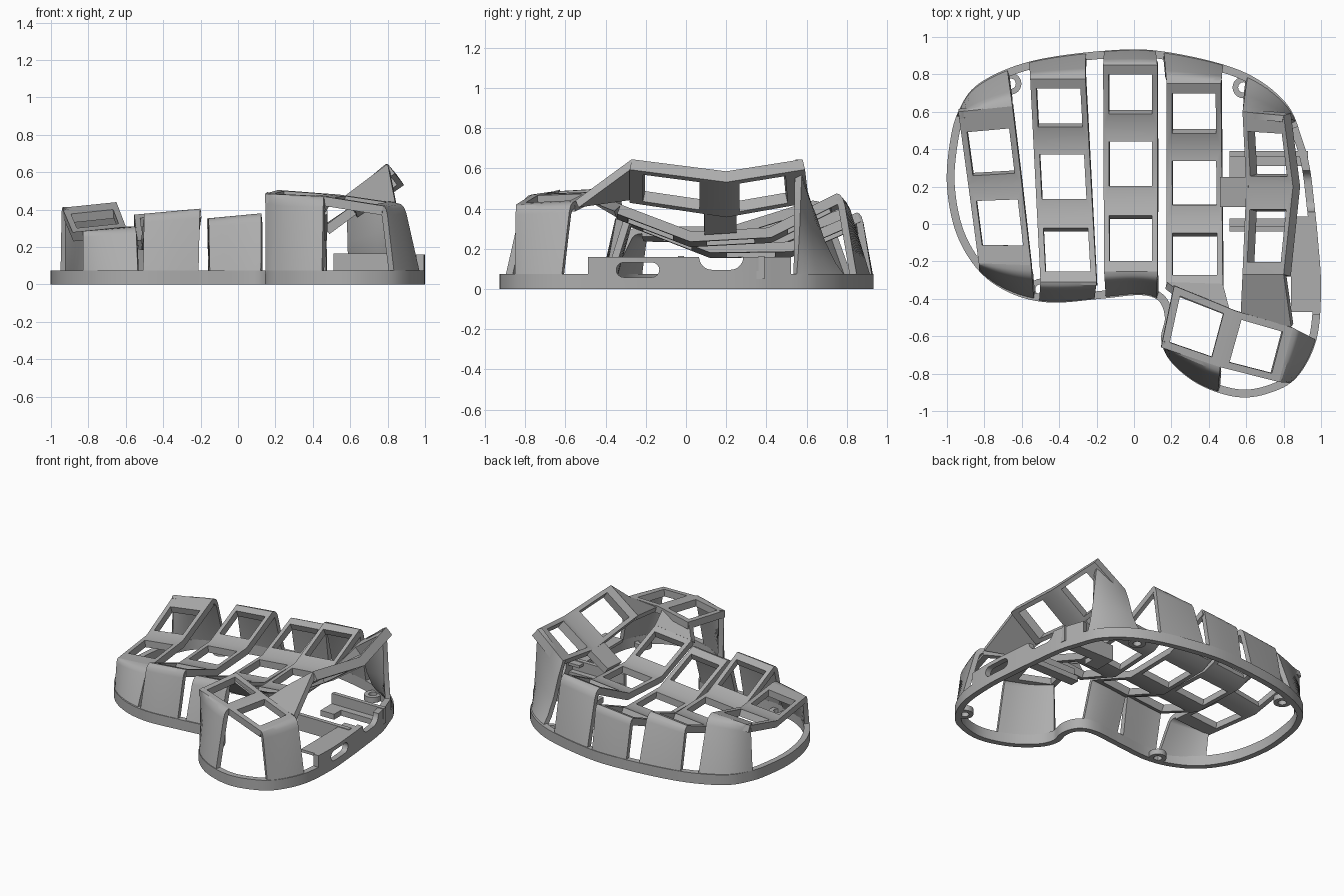
import bpy, bmesh, math
from mathutils import Vector

cube = bpy.data.objects.get("Cube")
if cube:
    bpy.data.objects.remove(cube)

grey = bpy.data.materials.new("matte_grey")
grey.use_nodes = True
grey.diffuse_color = (0.42, 0.42, 0.42, 1)
grey.node_tree.nodes["Principled BSDF"].inputs["Base Color"].default_value = (0.42, 0.42, 0.42, 1)
parts = []


def add(name, bm):
    me = bpy.data.meshes.new(name)
    bm.to_mesh(me)
    bm.free()
    me.materials.append(grey)
    ob = bpy.data.objects.new(name, me)
    bpy.context.collection.objects.link(ob)
    parts.append(ob)
    return ob


def shell(name, bm, thick):
    """Turn an open sheet into a panel that thickens away from its upper side."""
    bmesh.ops.remove_doubles(bm, verts=bm.verts, dist=0.0005)
    bmesh.ops.recalc_face_normals(bm, faces=bm.faces)
    if sum(f.normal.z * f.calc_area() for f in bm.faces) < 0:
        bmesh.ops.reverse_faces(bm, faces=bm.faces)
    mod = add(name, bm).modifiers.new("thickness", 'SOLIDIFY')
    mod.thickness = thick
    mod.offset = -1
    mod.use_even_offset = True


def quad(bm, *pts):
    bm.faces.new([bm.verts.new(p) for p in pts])


def strip(name, rows, margins=(), thick=0.05, side=0.1):
    """Panel through (left, right) rows; each margin pair opens a key hole in its segment."""
    bm = bmesh.new()
    for i in range(len(rows) - 1):
        (a, b), (d, c) = [[Vector(p) for p in r] for r in rows[i:i + 2]]
        if i >= len(margins):
            quad(bm, a, b, c, d)
            continue
        at = lambda u, v: a.lerp(b, u).lerp(d.lerp(c, u), v)
        v0, v1 = margins[i]
        outer = [a, b, c, d]
        inner = [at(side, v0), at(1 - side, v0), at(1 - side, 1 - v1), at(side, 1 - v1)]
        for k in range(4):
            n = (k + 1) % 4
            quad(bm, outer[k], outer[n], inner[n], inner[k])
    shell(name, bm, thick)


def band(name, outer, inner, z0, z1, closed=True):
    """Upright band between two outlines, a full ring or a capped section."""
    bm = bmesh.new()
    n = len(outer)
    loops = [[bm.verts.new((p[0], p[1], z)) for p in o]
             for o, z in ((outer, z0), (outer, z1), (inner, z1), (inner, z0))]
    for k in range(4):
        a, b = loops[k], loops[(k + 1) % 4]
        for i in range(n if closed else n - 1):
            j = (i + 1) % n
            bm.faces.new((a[i], a[j], b[j], b[i]))
    if not closed:
        bm.faces.new([lp[0] for lp in loops])
        bm.faces.new([lp[-1] for lp in loops])
    bmesh.ops.recalc_face_normals(bm, faces=bm.faces)
    return add(name, bm)


def box(name, lo, hi):
    bm = bmesh.new()
    bmesh.ops.create_cube(bm, size=1)
    for v in bm.verts:
        v.co = [lo[i] + (v.co[i] + 0.5) * (hi[i] - lo[i]) for i in range(3)]
    add(name, bm)


def arc(cx, cy, r, a0, a1, n=8):
    return [(cx + r * math.cos(math.radians(a0 + (a1 - a0) * k / n)),
             cy + r * math.sin(math.radians(a0 + (a1 - a0) * k / n))) for k in range(n + 1)]


# Base rim, a smooth closed outline
ctrl = [Vector(p) for p in (
    (-1, .2), (-.985, .43), (-.94, .6), (-.83, .75), (-.56, .868), (-.16, .926), (.16, .922), (.57, .82),
    (.81, .65), (.9, .45), (.94, .3), (.965, .1), (.985, -.1), (1, -.35), (.975, -.62), (.87, -.82),
    (.72, -.905), (.55, -.925), (.35, -.86), (.2, -.74), (.145, -.62), (.165, -.5), (.13, -.41),
    (.03, -.38), (-.18, -.4), (-.45, -.42), (-.66, -.37), (-.83, -.25), (-.95, -.05))]
rim = []
STEP = 8
for i in range(len(ctrl)):
    p0, p1, p2, p3 = [ctrl[(i + k) % len(ctrl)] for k in (-1, 0, 1, 2)]
    for s in range(STEP):
        t = s / STEP
        rim.append(0.5 * (2 * p1 + (p2 - p0) * t + (2 * p0 - 5 * p1 + 4 * p2 - p3) * t * t
                          + (3 * p1 - p0 - 3 * p2 + p3) * t ** 3))
N = len(rim)
inside = []
for i in range(N):
    d = (rim[(i + 1) % N] - rim[i - 1]).normalized()
    inside.append(rim[i] + Vector((d.y, -d.x)) * 0.042)
base = band("base_rim", rim, inside, 0, 0.075)

SOFT = ((0, 0), (.16, .015), (.3, .06), (.4, .14), (1, 1))
SLOPE = ((0, 0), (.22, .24), (.45, .56), (.72, .82), (1, 1))


def wall(name, top_l, top_r, rim_l, rim_r, profile=SOFT, n=10):
    """Wall falling from a straight top edge to the rim along a profile."""
    near = lambda p: min(range(N), key=lambda i: (rim[i] - Vector(p)).length)
    a, b = near(rim_l), near(rim_r)
    span = (b - a + N // 2) % N - N // 2
    tl, tr = Vector(top_l), Vector(top_r)
    grid = []
    for h, v in profile:
        row = []
        for k in range(n + 1):
            t = tl.lerp(tr, k / n)
            f = a + span * k / n
            i = math.floor(f)
            r = rim[i % N].lerp(rim[(i + 1) % N], f - i)
            row.append(Vector((t.x + (r.x - t.x) * h, t.y + (r.y - t.y) * h, t.z + (0.05 - t.z) * v)))
        grid.append(row)
    bm = bmesh.new()
    for r0, r1 in zip(grid, grid[1:]):
        for k in range(n):
            quad(bm, r0[k], r0[k + 1], r1[k + 1], r1[k])
    shell(name, bm, 0.035)


# Finger columns: back x pair, front x pair, stations (y, z on the right edge)
EDGE, MID = (.15, .22), (.19, .19)
columns = {
    "ring_column": ((-.555, -.26), (-.5, -.2), ((.775, .40), (.445, .265), (.06, .26), (-.31, .405))),
    "middle_column": ((-.165, .125), (-.16, .125), ((.85, .38), (.515, .235), (.13, .23), (-.255, .38))),
    "index_column": ((.175, .465), (.175, .475), ((.75, .475), (.41, .305), (.03, .285), (-.325, .42))),
}
for name, (bx, fx, st) in columns.items():
    rows = []
    for y, z in st:
        t = (st[0][0] - y) / (st[0][0] - st[-1][0])
        xs = [bx[i] + (fx[i] - bx[i]) * t for i in (0, 1)]
        rows.append(((xs[0], y, z - .027), (xs[1], y, z)))
    strip(name, rows, (EDGE, MID, EDGE[::-1]))
    wall(name + "_back_wall", *rows[0], (bx[0], .89), (bx[1], .89))
    if name != "index_column":
        wall(name + "_front_wall", *rows[-1], (fx[0], -.41), (fx[1], -.4))

# Outer column with two keys
little = [((-.94, .60, .41), (-.65, .63, .44)), ((-.885, .2, .28), (-.6, .215, .31)),
          ((-.83, -.21, .285), (-.55, -.22, .31))]
strip("little_column", little, ((.28, .14), (.19, .24)), side=.11)
wall("little_back_wall", *little[0], (-.95, .57), (-.69, .82))
wall("little_front_wall", *little[-1], (-.83, -.25), (-.53, -.41))

# Raised inner column, leaning steeply, with its ramp to the thumb plate
inner = [((.58, .60, .48), (.80, .58, .645)), ((.60, .2, .41), (.85, .2, .585)),
         ((.58, -.27, .48), (.80, -.27, .645))]
strip("inner_column", inner, ((.26, .14), (.26, .14)), thick=.065, side=.1)
wall("inner_back_wall", *inner[0], (.61, .8), (.87, .55), SLOPE)
strip("inner_ramp", [inner[-1], ((.57, -.49, .465), (.84, -.55, .44))], thick=.04)
strip("inner_bridge", [((.46, .25, .32), (.46, .09, .31)), ((.61, .25, .42), (.61, .09, .42))])

# Thumb plate
thumb = [((.145, -.66, .485), (.215, -.33, .505)), ((.46, -.765, .47), (.545, -.465, .48)),
         ((.775, -.845, .42), (.85, -.555, .435))]
strip("thumb_plate", thumb, ((.12, .17), (.13, .15)), side=.12)
wall("thumb_front_wall", thumb[0][0], thumb[1][0], (.145, -.64), (.46, -.905))
wall("thumb_side_wall", thumb[2][0], thumb[2][1], (.84, -.84), (.98, -.61))
strip("thumb_bridge", [((.175, -.31, .39), (.475, -.32, .42)), ((.215, -.34, .5), (.51, -.455, .475))])

# Connector wall on the rim, cut by a rounded slot and a cable notch
section = [i for i in range(N) if rim[i].x > .8 and -.49 < rim[i].y < .54]
side_wall = band("connector_wall", [rim[i] for i in section], [inside[i] for i in section], .07, .16, False)
notch = arc(.22, .16, .065, 0, -90) + arc(.13, .16, .065, -90, -180) + [(.065, .2), (.285, .2)]
slot = arc(-.17, .095, .037, -90, 90) + arc(-.31, .095, .037, 90, 270)
cutters = []
for name, outline in (("notch_cutter", notch), ("slot_cutter", slot)):
    bm = bmesh.new()
    face = bm.faces.new([bm.verts.new((.9, y, z)) for y, z in outline])
    made = bmesh.ops.extrude_face_region(bm, geom=[face])["geom"]
    bmesh.ops.translate(bm, vec=(.2, 0, 0), verts=[g for g in made if isinstance(g, bmesh.types.BMVert)])
    bmesh.ops.recalc_face_normals(bm, faces=bm.faces)
    cutter = add(name, bm)
    cutter.hide_render = True
    cutters.append(parts.pop())
    for target in (base, side_wall):
        mod = target.modifiers.new(name, 'BOOLEAN')
        mod.object = cutter
        mod.solver = 'EXACT'
box("connector_ledge", (.84, -.47, .14), (.97, .04, .16))

# Circuit board holder rails
for i, (y0, y1, lip) in enumerate(((.31, .39, .36), (-.04, .03, -.04))):
    box(f"board_rail_{i}", (.51, y0, .05), (.93, y1, .09))
    box(f"board_rail_lip_{i}", (.51, lip, .09), (.93, lip + .03, .165))
box("board_stop", (.51, .23, .05), (.62, .31, .09))

# Screw tabs
for i, (x, y) in enumerate(((-.66, .75), (.585, .73), (-.5, -.35), (.86, -.73))):
    band(f"screw_tab_{i}", arc(x, y, .058, 0, 360, 24)[:-1], arc(x, y, .028, 0, 360, 24)[:-1], 0, .04)

# Bake modifiers, drop the cutters, then smooth the rounded areas
bpy.context.view_layer.update()
bpy.ops.object.select_all(action='DESELECT')
for ob in parts:
    ob.select_set(True)
bpy.context.view_layer.objects.active = parts[0]
bpy.ops.object.convert(target='MESH')
for ob in cutters:
    bpy.data.objects.remove(ob)
bpy.ops.object.shade_smooth_by_angle(angle=math.radians(30))
